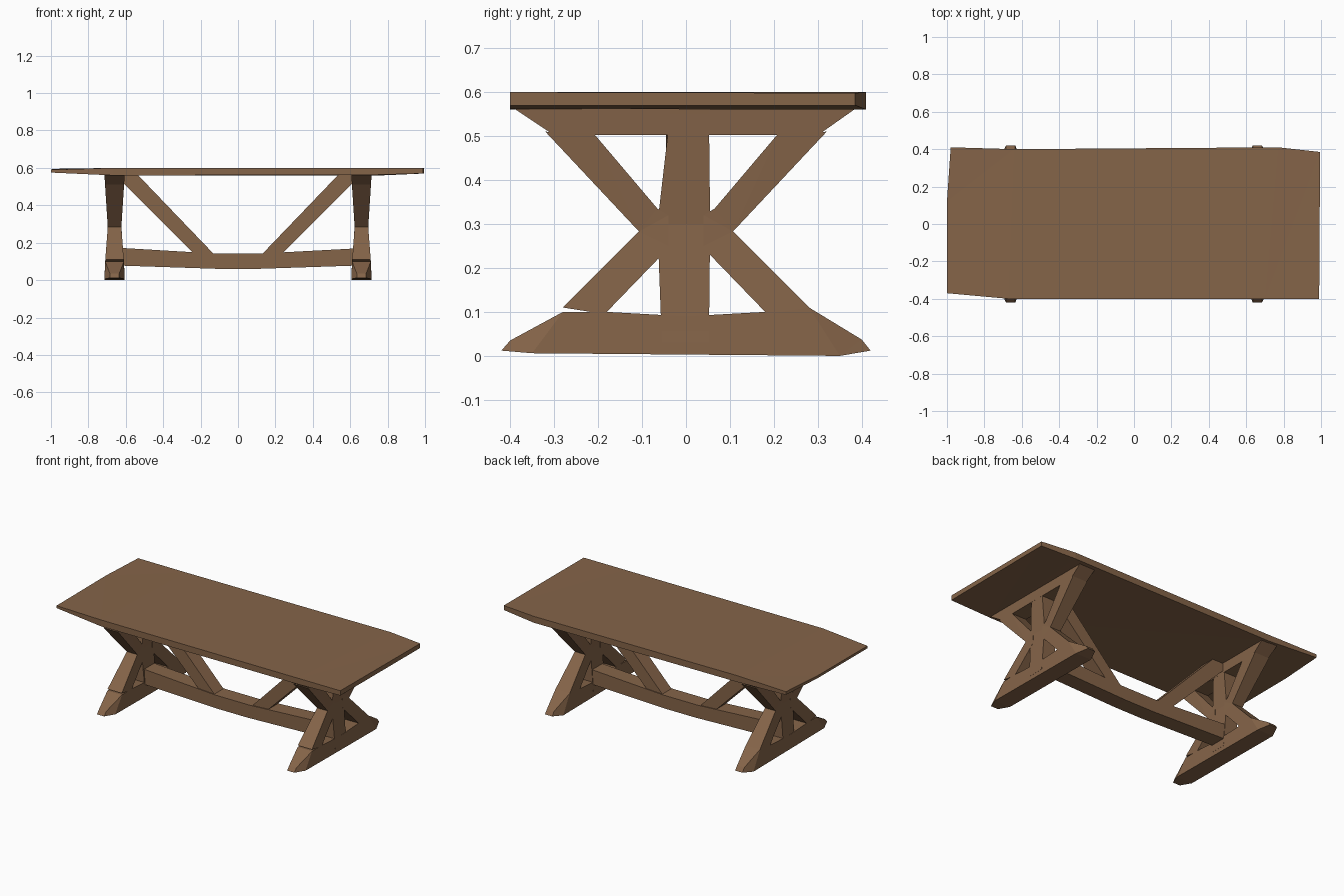
import bpy, bmesh

if "Cube" in bpy.data.objects:
    bpy.data.objects.remove(bpy.data.objects["Cube"])

wood = bpy.data.materials.new("brown wood")
wood.diffuse_color = (0.235, 0.128, 0.066, 1)
wood.use_nodes = True
wood.node_tree.nodes["Principled BSDF"].inputs["Base Color"].default_value = wood.diffuse_color


def make(name, rings):
    """Solid with two matching end outlines."""
    bm = bmesh.new()
    a, b = [[bm.verts.new(p) for p in ring] for ring in rings]
    bm.faces.new(a)
    bm.faces.new(b[::-1])
    for i in range(len(a)):
        j = (i + 1) % len(a)
        bm.faces.new((a[i], b[i], b[j], a[j]))
    bmesh.ops.recalc_face_normals(bm, faces=bm.faces)
    bmesh.ops.triangulate(bm, faces=bm.faces)
    me = bpy.data.meshes.new(name)
    bm.to_mesh(me)
    bm.free()
    me.materials.append(wood)
    ob = bpy.data.objects.new(name, me)
    bpy.context.collection.objects.link(ob)
    return ob


def half_width(y, z):
    """Trestle timber is slim at the waist and at the foot tips."""
    if abs(y) > 0.39 and z < 0.2:
        return 0.025
    return 0.035 + 0.019 * min(1, abs(z - 0.3) / 0.25)


def trestle_part(name, outline, cx):
    make(name, [[(cx + s * half_width(y, z), y, z) for y, z in outline] for s in (-1, 1)])


def long_part(name, outline, w):
    make(name, [[(x, s * w, z) for x, z in outline] for s in (-1, 1)])


# table top: slightly uneven outline, thinner at the left end
top = [(-0.98, 0.41, .595, .575), (-0.64, 0.40, .6, .56), (0.77, 0.41, .6, .56),
       (0.995, 0.385, .598, .57), (0.99, -0.40, .6, .57), (0.7, -0.40, .6, .562),
       (-0.67, -0.40, .6, .56), (-1.0, -0.37, .59, .575), (-1.0, 0.12, .592, .576)]
make("table_top", [[(x, y, zt) for x, y, zt, zb in top],
                   [(x, y, zb) for x, y, zt, zb in top]])

# trestles: foot, post, cap beam and crossed legs
foot = [(-.42, .012), (-.35, .006), (.35, 0), (.42, .012), (.40, .037), (.28, .11),
        (.18, .1), (0, .09), (-.18, .1), (-.28, .1), (-.40, .035)]
post = [(-.055, .03), (.052, .03), (.055, .3), (.052, .56), (-.035, .56), (-.065, .3)]
cap = [(-.39, .562), (-.3, .502), (.3, .502), (.385, .562)]
lower_leg = [(.04, .245), (.185, .095), (.28, .11), (.107, .283), (.04, .3)]
upper_leg = [(.04, .25), (.107, .283), (.32, .51), (.21, .506), (.065, .335), (.04, .32)]
for side, cx in (("left", -0.66), ("right", 0.66)):
    trestle_part(side + "_foot", foot, cx)
    trestle_part(side + "_post", post, cx)
    trestle_part(side + "_cap_beam", cap, cx)
    for end, s in (("front", -1), ("back", 1)):
        for part, shape in (("lower_leg", lower_leg), ("upper_leg", upper_leg)):
            trestle_part(f"{side}_{end}_{part}", [(s * y, z) for y, z in shape], cx)

# sagging stretcher between the trestles
long_part("stretcher", [(-.64, .173), (-.12, .142), (.12, .142), (.64, .17),
                        (.64, .078), (.1, .06), (-.1, .06), (-.64, .078)], 0.05)

# diagonal braces from stretcher to top
for side, s in (("left", -1), ("right", 1)):
    long_part(side + "_brace", [(s * x, z) for x, z in
              [(.13, .14), (.235, .14), (.62, .525), (.62, .562), (.535, .562)]], 0.045)
